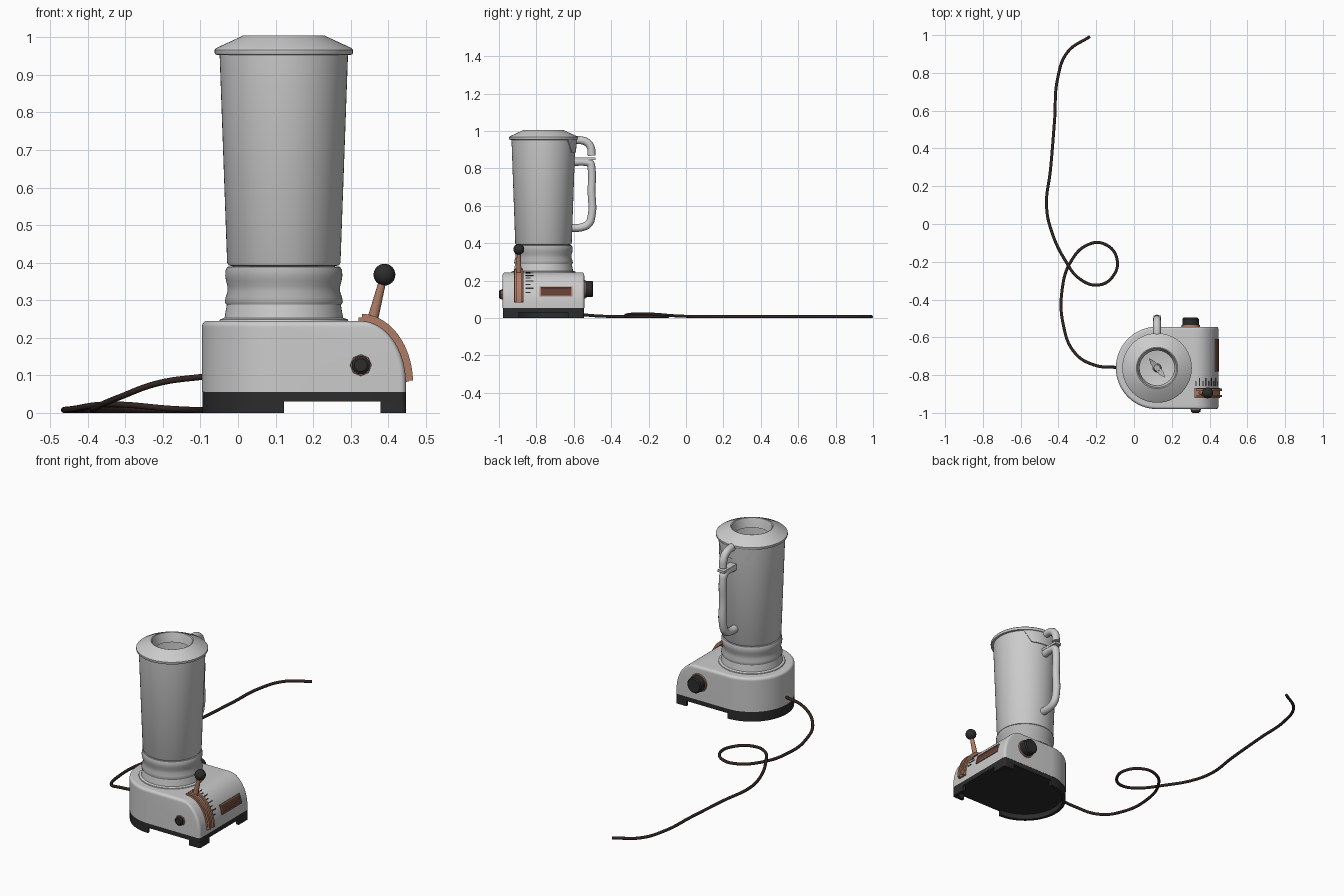
import bpy, bmesh
from math import sin, cos, pi, radians, sqrt
from mathutils import Vector

if "Cube" in bpy.data.objects:
    bpy.data.objects.remove(bpy.data.objects["Cube"])

CX, CY, W = 0.122, -0.762, 0.218      # jar axis and half width of the body


def material(name, rgb):
    m = bpy.data.materials.new(name)
    m.diffuse_color = (*rgb, 1)
    m.use_nodes = True
    m.node_tree.nodes["Principled BSDF"].inputs["Base Color"].default_value = m.diffuse_color
    return m


BLACK = material("black", (0.025, 0.025, 0.025))
COPPER = material("copper", (0.42, 0.2, 0.13))
CORD = material("cord_brown", (0.03, 0.018, 0.015))
DARK = material("dark_copper", (0.12, 0.05, 0.035))
STEEL = material("steel", (0.45, 0.45, 0.45))


def finish(name, bm, mat=None):
    bmesh.ops.recalc_face_normals(bm, faces=bm.faces)
    me = bpy.data.meshes.new(name)
    bm.to_mesh(me)
    bm.free()
    ob = bpy.data.objects.new(name, me)
    bpy.context.collection.objects.link(ob)
    if mat:
        me.materials.append(mat)
    return ob


def loft(name, rings, mat=None, cap=True, wrap=False):
    """Skin closed rings of points, optionally capped or joined end to start."""
    bm = bmesh.new()
    vs = [[bm.verts.new(p) for p in r] for r in rings]
    n = len(rings[0])
    pairs = list(zip(vs, vs[1:])) + ([(vs[-1], vs[0])] if wrap else [])
    for a, b in pairs:
        for i in range(n):
            j = (i + 1) % n
            bm.faces.new((a[i], a[j], b[j], b[i]))
    if cap and not wrap:
        bm.faces.new(vs[0])
        bm.faces.new(vs[-1])
    return finish(name, bm, mat)


def lathe(name, profile, mat=None, n=64, **kw):
    rings = [[(CX + r * cos(2 * pi * i / n), CY + r * sin(2 * pi * i / n), z)
              for i in range(n)] for r, z in profile]
    return loft(name, rings, mat, **kw)


def rod(name, p0, p1, r0, r1, mat=None, n=32):
    p0, p1 = Vector(p0), Vector(p1)
    d = p1 - p0
    bm = bmesh.new()
    bmesh.ops.create_cone(bm, cap_ends=True, segments=n, radius1=r0, radius2=r1, depth=d.length)
    rot = d.to_track_quat('Z', 'Y').to_matrix().to_4x4()
    rot.translation = (p0 + p1) / 2
    bm.transform(rot)
    return finish(name, bm, mat)


def tube(name, pts, radius, mat=None):
    cu = bpy.data.curves.new(name, 'CURVE')
    cu.dimensions = '3D'
    cu.bevel_depth, cu.bevel_resolution, cu.resolution_u = radius, 4, 8
    cu.use_fill_caps = True
    sp = cu.splines.new('BEZIER')
    sp.bezier_points.add(len(pts) - 1)
    for b, p in zip(sp.bezier_points, pts):
        b.co = p
        b.handle_left_type = b.handle_right_type = 'AUTO'
    ob = bpy.data.objects.new(name, cu)
    bpy.context.collection.objects.link(ob)
    if mat:
        cu.materials.append(mat)
    return ob


def corner(xr, w, r, side, n=6):
    """Rounded right-hand corner, from the flank (side) round to the right face."""
    return [(xr - r + r * sin(pi / 2 * i / n), CY + side * (w - r + r * cos(pi / 2 * i / n)))
            for i in range(n + 1)]


def half_round(w, n=40):
    return [(CX + w * cos(pi / 2 + pi * i / n), CY + w * sin(pi / 2 + pi * i / n))
            for i in range(n + 1)]


def outline(xr, inset, z):
    w = W - inset
    pts = half_round(w) + corner(xr, w, 0.015, -1) + corner(xr, w, 0.015, 1)[::-1]
    return [(x, y, z) for x, y in pts]


def slope(a, d=0.0):
    """Point on the curved right face at angle a (degrees), lifted by d."""
    c, s = cos(radians(a)), sin(radians(a))
    n = Vector((c / 0.122, s / 0.165)).normalized()
    return 0.325 + 0.122 * c + d * n.x, 0.08 + 0.165 * s + d * n.y


def strip(name, y0, y1, a0, a1, d0, d1, mat, n=8):
    """Bar that follows the curved right face."""
    rings = []
    for i in range(n + 1):
        a = a0 + (a1 - a0) * i / n
        (xa, za), (xb, zb) = slope(a, d0), slope(a, d1)
        rings.append([(xa, y0, za), (xa, y1, za), (xb, y1, zb), (xb, y0, zb)])
    return loft(name, rings, mat)


# Motor housing: plan outlines stacked in z, right face following the slope
rings = [outline(0.447, 0, 0.055)]
for i in range(29):
    x, z = slope(90 * i / 28)
    t = max(0, z - 0.23)
    rings.append(outline(x, 0.015 - sqrt(max(0, 0.015 ** 2 - t * t)), z))
loft("motor_housing", rings)

# Black bottom plate and feet
loft("base_plate", [outline(0.447, 0.001, 0.03), outline(0.447, 0.001, 0.056)], BLACK)


def foot(name, outer, inner):
    loft(name, [[(*o, 0), (*o, 0.032), (*i, 0.032), (*i, 0)]
                for o, i in zip(outer, inner)], BLACK)


foot("round_foot", half_round(W - 0.001), half_round(W - 0.018))
for side, nm in ((-1, "front"), (1, "back")):
    ends = []
    for t in (0.001, 0.018):
        ends.append([(0.38, CY + side * (W - t))] + corner(0.448 - t, W - t, 0.012, side)
                    + [(0.448 - t, CY + side * 0.13)])
    foot(nm + "_corner_foot", *ends)

# Neck, collar, jar and lid, all turned round the jar axis
lathe("neck", [(0.172, 0.243), (0.17, 0.249), (0.158, 0.253), (0.151, 0.293)])
lathe("collar", [(0.14, 0.289), (0.154, 0.289), (0.157, 0.296), (0.155, 0.308), (0.150, 0.323),
                 (0.150, 0.337), (0.154, 0.352), (0.156, 0.366), (0.155, 0.38), (0.150, 0.389),
                 (0.13, 0.391)], STEEL)
lathe("jar", [(0.13, 0.389), (0.147, 0.393), (0.151, 0.4), (0.171, 0.955), (0.163, 0.955),
              (0.143, 0.412), (0.13, 0.405)])
lathe("lid", [(0.165, 0.952), (0.182, 0.954), (0.184, 0.958), (0.184, 0.967), (0.179, 0.972),
              (0.114, 1.002), (0.109, 1.005), (0.104, 1.003), (0.099, 0.985), (0.092, 0.952)],
      wrap=True)

# Blades inside the jar
rod("blade_hub", (CX, CY, 0.4), (CX, CY, 0.44), 0.024, 0.016, STEEL)
for i in range(2):
    a = radians(-50 + 180 * i)
    u, v = Vector((cos(a), sin(a), 0)), Vector((-sin(a), cos(a), 0))
    c = Vector((CX, CY, 0.43))
    rings = []
    for d, h, z in ((0, 0.014, 0), (0.035, 0.013, 0.004), (0.064, 0.002, 0.02)):
        p = c + u * d + Vector((0, 0, z))
        t = Vector((0, 0, 0.002))
        rings.append([p - v * h - t, p + v * h - t, p + v * h + t, p - v * h + t])
    loft("blade_%d" % (i + 1), rings, STEEL)

# Jar handle, thumb rest, lid handle and lid skirt
tube("jar_handle", [(CX, y, z) for y, z in (
    (-0.615, 0.482), (-0.56, 0.485), (-0.522, 0.503), (-0.505, 0.545), (-0.505, 0.68),
    (-0.505, 0.80), (-0.512, 0.826), (-0.535, 0.834), (-0.605, 0.834))], 0.021)
loft("thumb_rest", [[(CX + sx * 0.02, y, z) for sx, z in ((-1, 0.845), (1, 0.845), (1, 0.858), (-1, 0.858))]
                    for y in (-0.6, -0.485)])
tube("lid_handle", [(CX, y, z) for y, z in (
    (-0.61, 0.95), (-0.565, 0.951), (-0.53, 0.94), (-0.51, 0.915), (-0.504, 0.868))], 0.021)
rings = []
for i in range(21):
    t = i / 10 - 1
    ring = []
    for r, z, half in ((0.168, 0.96, 44), (0.165, 0.885, 28), (0.174, 0.885, 28), (0.178, 0.96, 44)):
        a = radians(90 + t * half)
        ring.append((CX + r * cos(a), CY + r * sin(a), z))
    rings.append(ring)
loft("lid_skirt", rings)

# Speed lever on its curved track, with scale marks
YL = -0.894
strip("lever_track", YL - 0.026, YL + 0.026, 1, 92, -0.004, 0.009, COPPER, 24)
for side in (-1, 1):
    y = YL + side * 0.017
    strip("track_rail", y - 0.006, y + 0.006, 2, 88, 0.005, 0.019, COPPER, 24)
rod("lever_arm", (0.355, YL, 0.235), (0.384, YL, 0.348), 0.015, 0.010, COPPER)
bm = bmesh.new()
bmesh.ops.create_uvsphere(bm, u_segments=32, v_segments=16, radius=0.029)
bmesh.ops.translate(bm, verts=bm.verts, vec=(0.39, YL, 0.368))
finish("lever_ball", bm, BLACK)
for i in range(9):
    a = 20 + 8.5 * i
    strip("scale_mark", -0.857, -0.815 if i % 2 else -0.832, a - 1.2, a + 1.2, -0.002, 0.002, BLACK, 2)

# Blank badge: dark panel with copper border
strip("badge_panel", -0.782, -0.608, 12, 31, -0.002, 0.004, DARK)
for y in (-0.782, -0.614):
    strip("badge_side", y, y + 0.006, 12, 31, -0.002, 0.007, COPPER)
for a in (12, 29):
    strip("badge_edge", -0.782, -0.608, a, a + 2, -0.002, 0.007, COPPER, 3)

# Back dial and front button
yb, yf = CY + W, CY - W
rod("dial_ring", (0.3, yb - 0.01, 0.155), (0.3, yb + 0.008, 0.155), 0.051, 0.049, COPPER, 48)
rod("dial_knob", (0.3, yb, 0.155), (0.3, yb + 0.042, 0.155), 0.044, 0.043, BLACK, 48)
rod("dial_cap", (0.3, yb + 0.042, 0.155), (0.3, yb + 0.048, 0.155), 0.043, 0.037, BLACK, 48)
rod("button_nut", (0.327, yf + 0.01, 0.127), (0.327, yf - 0.006, 0.127), 0.03, 0.028, COPPER, 8)
rod("button", (0.327, yf, 0.127), (0.327, yf - 0.014, 0.127), 0.024, 0.024, BLACK)
rod("button_cap", (0.327, yf - 0.014, 0.127), (0.327, yf - 0.02, 0.127), 0.024, 0.017, BLACK)

# Power cord lying on the table with one loop
R = 0.008
tube("power_cord", [
    (-0.08, -0.76, 0.098), (-0.209, -0.747, 0.08), (-0.315, -0.68, 0.042), (-0.375, -0.53, 0.016),
    (-0.38, -0.344, R), (-0.335, -0.2, R), (-0.245, -0.11, R), (-0.156, -0.106, R),
    (-0.09, -0.185, R), (-0.114, -0.28, R), (-0.19, -0.323, 0.012), (-0.288, -0.29, 0.021),
    (-0.362, -0.196, 0.022), (-0.437, -0.037, 0.011), (-0.463, 0.095, R), (-0.442, 0.29, R),
    (-0.42, 0.556, R), (-0.405, 0.767, R), (-0.352, 0.91, R), (-0.233, 0.993, R)], R, CORD)

# Smooth shading with sharp edges kept
for ob in bpy.context.collection.objects:
    if ob.type == 'MESH':
        ob.select_set(True)
        bpy.context.view_layer.objects.active = ob
bpy.ops.object.shade_smooth_by_angle(angle=radians(35))
